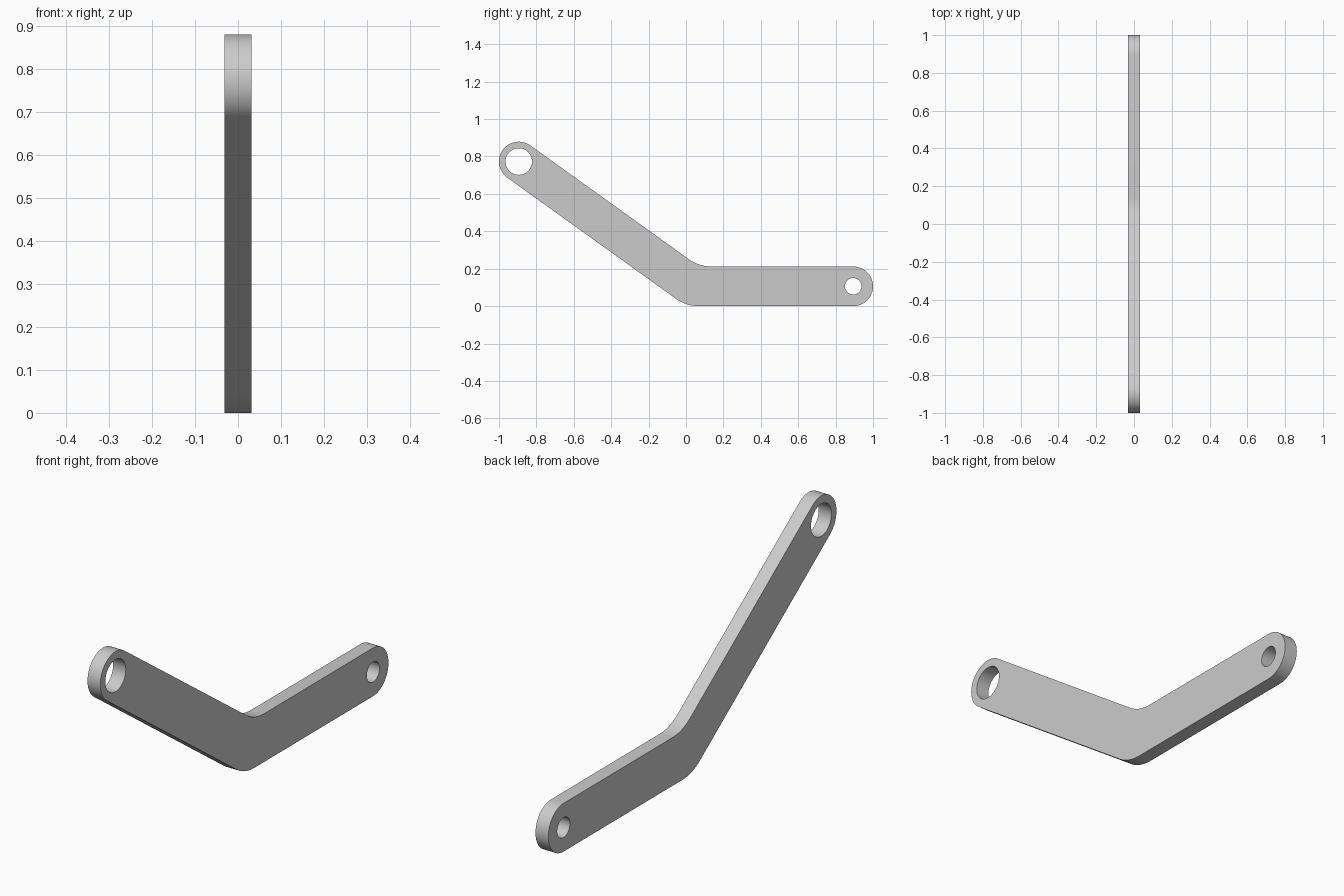
import bpy
import bmesh
from math import pi, cos, sin, tan, atan2
from mathutils import Vector

cube = bpy.data.objects.get("Cube")
if cube:
    bpy.data.objects.remove(cube, do_unlink=True)

R = 0.106            # half width of the arm and radius of its round ends
THICK = 0.062        # plate thickness along x
BEND_R = 0.21        # fillet radius at the elbow
LARGE_HOLE, SMALL_HOLE = 0.071, 0.044

# Centre line in the y-z plane: raised end, elbow, low end
top = Vector((-1 + R, 0.773))
elbow = Vector((0.035, R))
low = Vector((1 - R, R))
slope = atan2(top.y - elbow.y, elbow.x - top.x)


def arc(center, radius, start, end, steps):
    return [center + radius * Vector((cos(a), sin(a)))
            for a in (start + (end - start) * i / steps for i in range(steps + 1))]


def elbow_fillet(side):
    """Rounded corner on the lower (-1) or upper (+1) edge, from left to right."""
    half = tan(slope / 2)
    corner = elbow + Vector((side * R * half, side * R))
    center = corner + Vector((BEND_R * half, BEND_R))
    return arc(center, BEND_R, -pi / 2 - slope, -pi / 2, 10)


def circle(center, radius):
    return arc(center, radius, 0, 2 * pi, 48)[:-1]


# Counter-clockwise outline and the two pivot holes
outline = (elbow_fillet(-1)
           + arc(low, R, -pi / 2, pi / 2, 32)
           + elbow_fillet(1)[::-1]
           + arc(top, R, pi / 2 - slope, 3 * pi / 2 - slope, 32))
loops = [outline, circle(top, LARGE_HOLE), circle(low, SMALL_HOLE)]

# Flat plate with holes
bm = bmesh.new()
edges = []
for loop in loops:
    verts = [bm.verts.new((0, p.x, p.y)) for p in loop]
    edges += [bm.edges.new((v, verts[i - 1])) for i, v in enumerate(verts)]
bmesh.ops.triangle_fill(bm, edges=edges, use_beauty=True, normal=(1, 0, 0))
bmesh.ops.recalc_face_normals(bm, faces=bm.faces)
mesh = bpy.data.meshes.new("bent_link_arm")
bm.to_mesh(mesh)
bm.free()

arm = bpy.data.objects.new("bent_link_arm", mesh)
bpy.context.collection.objects.link(arm)
bpy.ops.object.select_all(action='DESELECT')
arm.select_set(True)
bpy.context.view_layer.objects.active = arm

# Thickness, centred on x = 0
solid = arm.modifiers.new("thickness", 'SOLIDIFY')
solid.thickness = THICK
solid.offset = 0
bpy.ops.object.modifier_apply(modifier=solid.name)
bpy.ops.object.shade_smooth_by_angle(angle=pi / 6)

# Plain grey metal
grey = bpy.data.materials.new("light_grey")
grey.use_nodes = True
color = (0.6, 0.6, 0.6, 1)
grey.diffuse_color = color
grey.node_tree.nodes["Principled BSDF"].inputs["Base Color"].default_value = color
arm.data.materials.append(grey)
